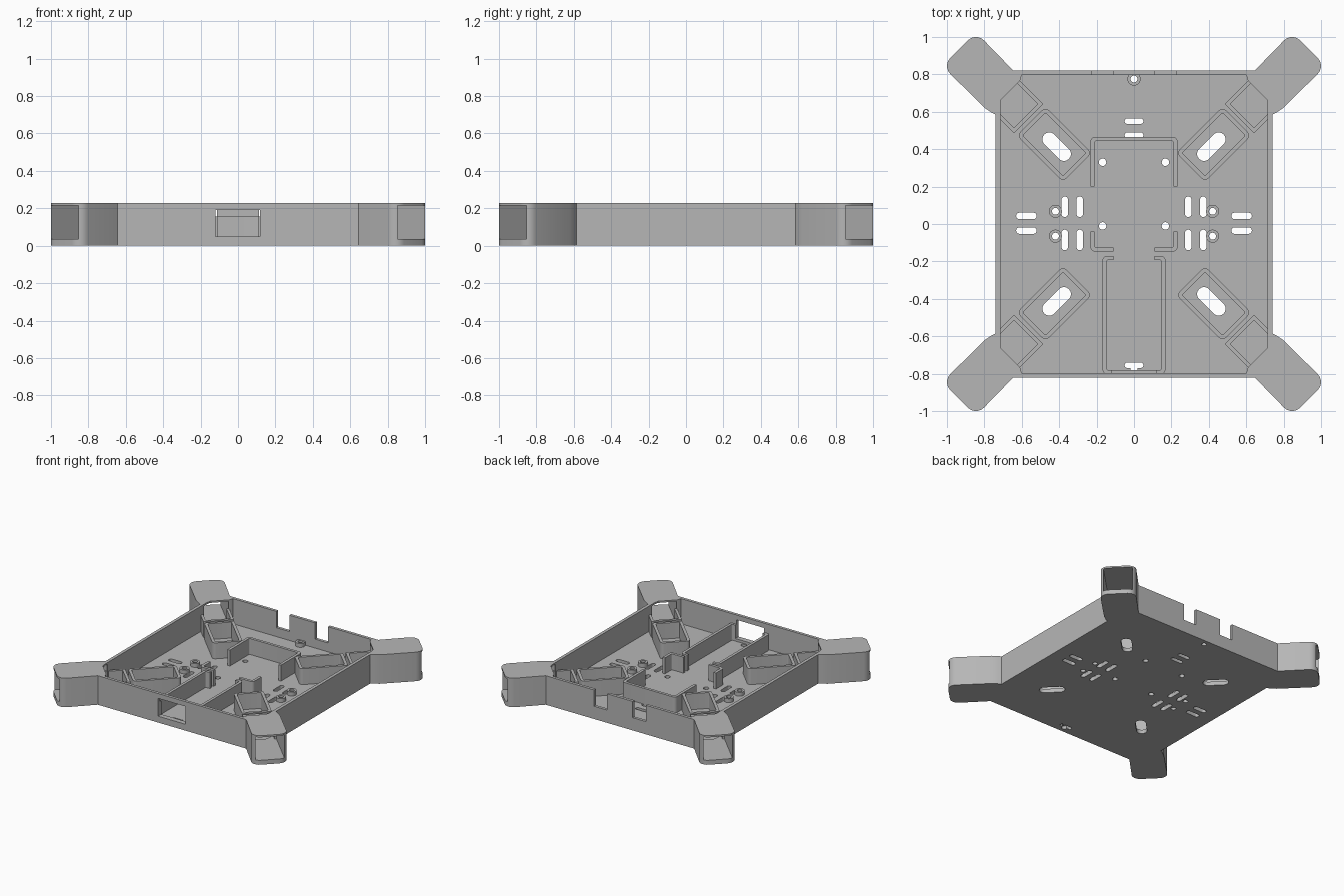
import bpy, bmesh, math

if "Cube" in bpy.data.objects:
    bpy.data.objects.remove(bpy.data.objects["Cube"])

grey = bpy.data.materials.new("plain_grey")
grey.use_nodes = True
grey.diffuse_color = (0.47, 0.47, 0.47, 1)
grey.node_tree.nodes["Principled BSDF"].inputs["Base Color"].default_value = (0.47, 0.47, 0.47, 1)

HEIGHT, FLOOR, RIB = 0.228, 0.03, 0.155
DIAG = math.pi / 4
QUADRANTS = [DIAG + i * math.pi / 2 for i in range(4)]
CORNERS = ["back_left", "back_right", "front_right", "front_left"]


def arc(cx, cy, r, a0, a1, n=6):
    steps = [math.radians(a0 + (a1 - a0) * i / n) for i in range(n + 1)]
    return [(cx + r * math.cos(a), cy + r * math.sin(a)) for a in steps]


def place(pts, cx=0, cy=0, ang=0):
    c, s = math.cos(ang), math.sin(ang)
    return [(cx + x * c - y * s, cy + x * s + y * c) for x, y in pts]


def rounded_rect(x0, x1, y0, y1, r):
    return (arc(x1 - r, y0 + r, r, -90, 0) + arc(x1 - r, y1 - r, r, 0, 90)
            + arc(x0 + r, y1 - r, r, 90, 180) + arc(x0 + r, y0 + r, r, 180, 270))


def rect(x0, x1, y0, y1):
    return [(x0, y0), (x1, y0), (x1, y1), (x0, y1)]


def slot(length, width):
    r, h = width / 2, (length - width) / 2
    return arc(h, 0, r, -90, 90, 10) + arc(-h, 0, r, 90, 270, 10)


def prism(name, pts, z0, z1):
    bm = bmesh.new()
    face = bm.faces.new([bm.verts.new((x, y, z0)) for x, y in pts])
    up = bmesh.ops.extrude_face_region(bm, geom=[face])["geom"]
    bmesh.ops.translate(bm, vec=(0, 0, z1 - z0),
                        verts=[g for g in up if isinstance(g, bmesh.types.BMVert)])
    bmesh.ops.recalc_face_normals(bm, faces=bm.faces)
    mesh = bpy.data.meshes.new(name)
    bm.to_mesh(mesh)
    bm.free()
    mesh.materials.append(grey)
    ob = bpy.data.objects.new(name, mesh)
    bpy.context.collection.objects.link(ob)
    return ob


def cut(ob, pts, z0, z1):
    cutter = prism("cutter", pts, z0, z1)
    cutter.hide_render = True
    mod = ob.modifiers.new("cut", 'BOOLEAN')
    mod.operation, mod.solver, mod.object = 'DIFFERENCE', 'EXACT', cutter
    bpy.context.view_layer.update()
    deps = bpy.context.evaluated_depsgraph_get()
    mesh = bpy.data.meshes.new_from_object(ob.evaluated_get(deps))
    ob.modifiers.clear()
    ob.data = mesh
    bpy.data.objects.remove(cutter)


def frame(name, x0, x1, y0, y1, t, ang=0):
    ob = prism(name, place(rounded_rect(x0, x1, y0, y1, 0.025), ang=ang), FLOOR - 0.005, RIB)
    inner = rounded_rect(x0 + t, x1 - t, y0 + t, y1 - t, 0.008)
    cut(ob, place(inner, ang=ang), 0, 1)
    return ob


# Tray outline with four diagonal arms
HALF, TIP, R = 0.127, 1.322, 0.06
arm = arc(TIP - R, R - HALF, R, -90, 0) + arc(TIP - R, HALF - R, R, 0, 90)
quad = [(0.74, 0.585), (0.765, 0.598), (0.8, 0.622)] + place(arm, ang=DIAG) + [(0.645, 0.82)]
left_right = quad + [(-x, y) for x, y in reversed(quad)]
outline = left_right + [(x, -y) for x, y in reversed(left_right)]
tray = prism("tray_with_arms", outline, 0, HEIGHT)

# Open cavity, with lids left over the arms
corner = [(0.715, 0.63), (0.71, 0.665), (0.61, 0.765), (0.6, 0.797)]
half = corner + [(-x, y) for x, y in reversed(corner)]
cut(tray, half + [(x, -y) for x, y in reversed(half)], FLOOR, 1)

# Hollow square arms, open at the ends
for a in QUADRANTS:
    cut(tray, place(rect(0.93, 1.5, -0.104, 0.104), ang=a), 0.035, 0.215)

# Front window and rear notches
window = rect(-0.12, 0.117, -0.9, -0.765)
cut(tray, window, 0.05, 0.19)
for s in (-1, 1):
    cut(tray, place(rect(-0.057, 0.057, 0.75, 0.9), cx=s * 0.168), 0.1, 1)

# Screw bosses
bosses = [(s * 0.42, y) for s in (-1, 1) for y in (-0.065, 0.068)] + [(0, 0.775)]
for i, (x, y) in enumerate(bosses):
    boss = prism(f"screw_boss_{i + 1}", place(slot(0.07, 0.07), x, y), FLOOR - 0.005, 0.06)
    cut(boss, place(slot(0.037, 0.037), x, y), 0, 1)

# Holes and slots through the floor
holes = [(x, y, 0.037, 0.037, 0) for x, y in bosses]
holes += [(0, y, 0.1, 0.03, 0) for y in (0.55, 0.475, -0.755)] + [(0, -0.773, 0.04, 0.04, 0)]
for s in (-1, 1):
    holes += [(s * 0.168, y, 0.04, 0.04, 0) for y in (0.33, -0.01)]
    holes += [(s * x, y, 0.11, 0.035, math.pi / 2) for x in (0.29, 0.37) for y in (-0.085, 0.092)]
    holes += [(s * 0.575, y, 0.11, 0.035, 0) for y in (-0.035, 0.043)]
holes += [(0.585 * math.cos(a), 0.585 * math.sin(a), 0.185, 0.075, a) for a in QUADRANTS]
for x, y, length, width, a in holes:
    cut(tray, place(slot(length, width), x, y, a), -0.1, FLOOR + 0.01)

# Central compartment with cable gaps
centre = frame("centre_compartment", -0.233, 0.233, -0.147, 0.465, 0.022)
cut(centre, rect(-0.5, 0.5, -0.04, 0.2), 0, 1)
cut(centre, rect(-0.11, 0.11, -0.3, 0), 0, 1)

# Long front compartment behind the window
front = frame("front_compartment", -0.168, 0.168, -0.802, -0.17, 0.022)
cut(front, rect(-0.11, 0.11, -0.25, 0), 0, 1)
cut(front, window, 0.05, 0.19)

# Diagonal compartments and the pockets at the arm roots
for a, tag in zip(QUADRANTS, CORNERS):
    frame(tag + "_compartment", 0.428, 0.777, -0.108, 0.108, 0.022, a)
    pocket = prism(tag + "_pocket", place(rect(0.797, 0.985, -0.11, 0.11), ang=a), FLOOR - 0.005, RIB)
    cut(pocket, place(rect(0.818, 1.1, -0.09, 0.09), ang=a), 0, 1)

# Smooth the rounded corners, keep other edges sharp
bpy.ops.object.select_all(action='DESELECT')
for ob in bpy.context.scene.objects:
    if ob.type == 'MESH':
        ob.select_set(True)
        bpy.context.view_layer.objects.active = ob
bpy.ops.object.shade_smooth_by_angle(angle=math.radians(30))
